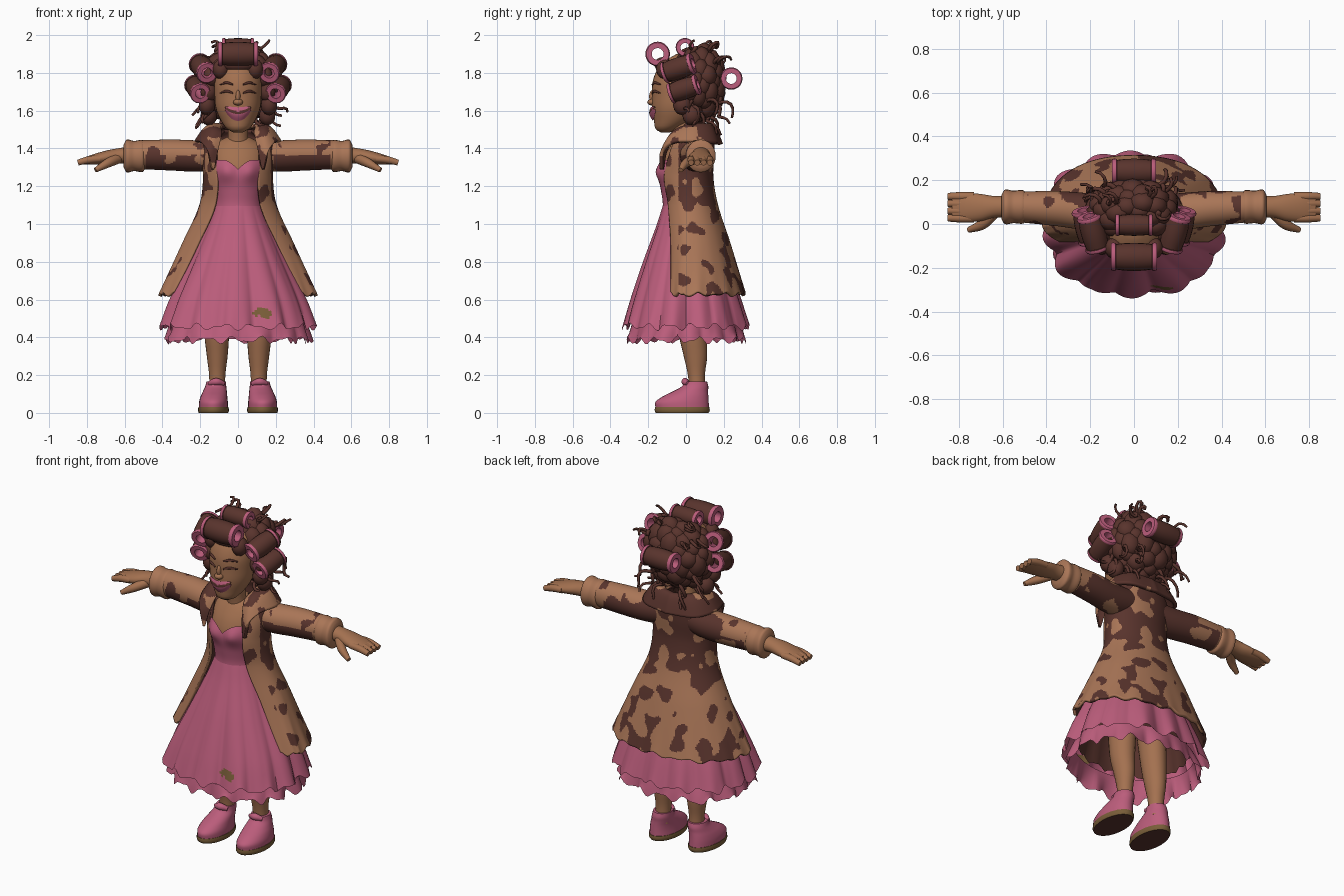
import bpy, bmesh, math, random
from math import sin, cos, pi
from mathutils import Vector, noise

random.seed(4)
if "Cube" in bpy.data.objects:
    bpy.data.objects.remove(bpy.data.objects["Cube"])

def material(name, rgb):
    m = bpy.data.materials.new(name)
    m.use_nodes = True
    m.diffuse_color = (*rgb, 1)
    m.node_tree.nodes["Principled BSDF"].inputs["Base Color"].default_value = (*rgb, 1)
    return m

PINK = material("rose pink", (0.50, 0.11, 0.20))
TAN = material("warm tan", (0.40, 0.18, 0.095))
SKIN = material("skin brown", (0.37, 0.165, 0.08))
BROWN = material("dark brown", (0.10, 0.034, 0.026))
OLIVE = material("olive brown", (0.19, 0.11, 0.04))

def track(keys, t):
    """Smooth interpolation through keys (t, a, b, ...) sorted by t."""
    t = min(max(t, keys[0][0]), keys[-1][0])
    last = len(keys) - 1
    i = max(j for j in range(last) if keys[j][0] <= t)
    p, a, b, q = [Vector(keys[min(max(j, 0), last)]) for j in range(i - 1, i + 3)]
    h = b[0] - a[0]
    s = (t - a[0]) / h
    ma, mb = (b - p) * (h / (b[0] - p[0])), (q - a) * (h / (q[0] - a[0]))
    ease = s * s * (3 - 2 * s)
    return (a.lerp(b, ease) + ma * s * (1 - s) ** 2 - mb * s * s * (1 - s))[1:]

def finish(name, bm, mats, rule=None):
    if rule:
        for f in bm.faces:
            f.material_index = int(rule(f.calc_center_median(), f.normal))
    me = bpy.data.meshes.new(name)
    bm.to_mesh(me)
    bm.free()
    for m in mats:
        me.materials.append(m)
    me.shade_smooth()
    me.set_sharp_from_angle(angle=math.radians(50))
    ob = bpy.data.objects.new(name, me)
    bpy.context.collection.objects.link(ob)
    return ob

def surface(name, fn, nu, nv, mats, rule=None, closed=True, cap=False, solid=0):
    """Grid surface from fn(u, v); v runs top to bottom."""
    bm = bmesh.new()
    cols = nu if closed else nu + 1
    rows = [[bm.verts.new(fn(i / nu, j / nv)) for i in range(cols)] for j in range(nv + 1)]
    for r, s in zip(rows, rows[1:]):
        for i in range(nu):
            k = (i + 1) % cols
            bm.faces.new((r[i], r[k], s[k], s[i]))
    if cap:
        bm.faces.new(rows[0])
        bm.faces.new(rows[-1])
        bmesh.ops.recalc_face_normals(bm, faces=bm.faces)
    bm.normal_update()
    ob = finish(name, bm, mats, rule)
    if solid:
        mod = ob.modifiers.new("thickness", "SOLIDIFY")
        mod.thickness, mod.material_offset = solid, 1

def loft(name, keys, mats, axis="z", side=1, nu=24, nv=24, rule=None):
    """Elliptical rings (position, centre a, centre b, radius a, radius b)."""
    def fn(u, v):
        t = keys[-1][0] + (keys[0][0] - keys[-1][0]) * v
        ca, cb, ra, rb = track(keys, t)
        p, q = ca + ra * sin(2 * pi * u), cb + rb * cos(2 * pi * u)
        return (side * p, q, t) if axis == "z" else (side * t, p, q)
    surface(name, fn, nu, nv, mats, rule, cap=True)

def tube(name, pts, radii, mats):
    keys = [(i, *p, r) for i, (p, r) in enumerate(zip(pts, radii))]
    def fn(u, v):
        t = v * (len(pts) - 1)
        x, y, z, r = track(keys, t)
        d = Vector(track(keys, t + 0.05)[:3]) - Vector(track(keys, t - 0.05)[:3])
        a = d.cross((0, 0, 1)).normalized()
        return Vector((x, y, z)) + r * (a * cos(2 * pi * u) + a.cross(d).normalized() * sin(2 * pi * u))
    surface(name, fn, 10, 12, mats, cap=True)

def ball(bm, centre, scale):
    for v in bmesh.ops.create_icosphere(bm, subdivisions=2, radius=1)["verts"]:
        v.co = Vector([c + s * k for c, s, k in zip(centre, scale, v.co)])

def blotch(p, size=10):
    return noise.noise(Vector(p) * size) + 0.2 * noise.noise(Vector(p) * 25)

# Torso, neck and head
TORSO = [(1.0, 0, 0, .14, .13), (1.1, 0, 0, .12, .115), (1.18, 0, -.01, .125, .115), (1.27, 0, -.03, .14, .11),
         (1.35, 0, -.01, .145, .11), (1.42, 0, .02, .13, .10), (1.46, 0, .01, .06, .06)]
HEAD = [(1.485, 0, -.11, .025, .025), (1.5, 0, -.105, .055, .055), (1.55, 0, -.07, .092, .10),
        (1.61, 0, -.055, .117, .125), (1.67, 0, -.05, .124, .13), (1.76, 0, -.04, .125, .135),
        (1.85, 0, -.02, .10, .11), (1.9, 0, 0, .04, .05)]
loft("torso", TORSO, [SKIN])
loft("neck", [(1.38, 0, .0, .07, .065), (1.45, 0, -.015, .055, .055), (1.56, 0, -.03, .055, .06)], [SKIN])
loft("head", HEAD, [SKIN], nu=32)

def face_y(x, z):
    _, cy, rx, ry = track(HEAD, z)
    return cy - ry * math.sqrt(max(0, 1 - (x / rx) ** 2))

bm = bmesh.new()
ball(bm, (0, -.18, 1.645), (.027, .026, .018))
ball(bm, (0, -.178, 1.675), (.013, .018, .035))
ball(bm, (0, -.135, 1.515), (.04, .03, .025))
finish("nose_and_chin", bm, [SKIN])

def lips(u, v):
    x = .07 - .14 * u
    z = 1.582 + .03 * (x / .07) ** 2 + .036 * max(0, 1 - (x / .071) ** 2) ** .5 * (1 - 2 * v)
    return x, face_y(x, z) - .006 - .012 * sin(pi * v), z

surface("mouth", lips, 20, 12, [PINK, BROWN], lambda c, n: abs(c.z - 1.59 - 6 * c.x ** 2) < .007, closed=False)
for s, side in ((1, "left"), (-1, "right")):
    for part, base, r in (("eyelash", 1.693, .007), ("eyebrow", 1.738, .007)):
        arc = [(s * x, face_y(x, base + h) - .002, base + h) for x, h in ((.027, 0), (.06, .01), (.095, 0))]
        tube(f"{side}_{part}", arc, (r * .6, r, r * .5), [BROWN])

# Dress: fitted bodice, pleated skirt, ruffle and petticoat
def bodice(u, v):
    a = 2 * pi * u
    x = .14 * sin(a)
    top = 1.29 + .05 * sin(min(abs(x) / .075, 1) * pi / 2)
    z = top + (1.05 - top) * v
    _, cy, rx, ry = track(TORSO, z)
    bust = .022 * math.exp(-((abs(x) - .06) / .04) ** 2 - ((z - 1.28) / .05) ** 2) if cos(a) < 0 else 0
    return (rx + .008) * sin(a), cy + (ry + .008) * cos(a) - bust, z

def flare(keys, fold, jag, phase=0):
    def fn(u, v):
        a = 2 * pi * u
        z = keys[-1][0] + (keys[0][0] - keys[-1][0]) * v
        rx, ry = track(keys, z)
        wave = .6 * abs(cos(7 * a + phase)) + .4 * abs(cos(4.5 * a + 1 + phase)) - .6
        k = 1 + fold * v ** .7 * wave + .05 * v * sin(2 * a) ** 2
        z += v ** 6 * jag * (cos(17 * a + phase) + .6 * cos(29 * a))
        return rx * k * sin(a), ry * k * cos(a), z
    return fn

def stain(c, n):
    return c.y < 0 and ((c.x - .13) / .05) ** 2 + ((c.z - .53) / .028) ** 2 < 1 + blotch(c, 30)

SKIRT = [(.455, .405, .325), (.6, .355, .285), (.8, .262, .222), (1.0, .168, .152), (1.1, .126, .122)]
surface("bodice", bodice, 56, 20, [PINK])
surface("skirt", flare(SKIRT, .13, .013), 180, 50, [PINK, OLIVE], rule=stain)
surface("ruffle", flare([(.385, .38, .305), (.5, .355, .28)], .14, .014, 2), 156, 6, [PINK])
surface("petticoat", flare([(.5, .31, .245), (.7, .27, .215), (1.0, .15, .13)], .05, .01), 78, 12, [BROWN])

# Open coat with blotches, dark across the shoulders and spotted below
COAT = [(.63, .42, .315, .14, 2.2, 0), (.9, .295, .215, .145, 2.35, .02), (1.1, .205, .15, .145, 2.5, .02),
        (1.25, .185, .125, .17, 2.5, .02), (1.38, .195, .12, .145, 2.5, .03),
        (1.46, .17, .12, .11, 2.4, .03), (1.5, .10, .10, .08, 2.3, .04)]

def coat(u, v):
    rx, back, front, sweep, cy = track(COAT, 1.5 - .87 * v)
    a = sweep * (2 * u - 1)
    k = 1 + .04 * v * sin(2 * a) ** 2 if cos(a) > 0 else 1
    z = 1.5 - .87 * v + v ** 8 * .006 * (cos(23 * a) + cos(14 * a))
    return rx * k * sin(a), cy + (back if cos(a) > 0 else front) * k * cos(a), z

def coat_spots(c, n):
    if c.y < -.04:
        return blotch(c) > .2
    return blotch(c, 12) > (.17 if c.z < 1.08 else .12 - 2 * min(c.z - 1.08, .2))

# Broad turned-down collar running into the lapels
COLLAR = [(0, .125, -.135, 1.29, .135, -.14, 1.29), (1, .105, -.115, 1.39, .16, -.135, 1.385),
          (2, .085, -.06, 1.48, .2, -.07, 1.435), (3, .09, .03, 1.515, .23, .05, 1.44),
          (4, .07, .095, 1.525, .165, .16, 1.43), (5, 0, .12, 1.525, 0, .195, 1.425)]

def collar(u, v):
    k = track(COLLAR, 5 - abs(10 * u - 5))
    inner, outer = Vector(k[:3]), Vector(k[3:])
    p = inner.lerp(outer, v) + Vector((0, 0, (outer - inner).length * .3 * sin(pi * v)))
    return (p.x if u > .5 else -p.x), p.y, p.z

def sleeve_spots(c, n):
    under = c.z < 1.365 or (c.y > .1 and abs(c.x) < .33)
    return abs(c.x) < .49 and blotch(c) > (-.2 if under else .2)

surface("coat", coat, 200, 120, [TAN, BROWN], coat_spots, closed=False, solid=.016)
surface("collar", collar, 140, 20, [TAN, BROWN], lambda c, n: blotch(c) > (-.3 if c.y > .06 else .12),
        closed=False, solid=.02)

# Arms, legs and shoes on each side
for s, side in ((1, "left"), (-1, "right")):
    loft(side + "_sleeve", [(.08, .05, 1.37, .08, .08), (.2, .055, 1.36, .085, .083), (.35, .07, 1.365, .08, .082),
         (.52, .078, 1.367, .07, .076)], [TAN, BROWN], "x", s, 60, 70, sleeve_spots)
    loft(side + "_cuff", [(.49, .078, 1.36, .06, .065), (.505, .078, 1.36, .076, .084), (.55, .078, 1.36, .074, .08),
         (.59, .078, 1.36, .078, .086), (.605, .078, 1.36, .055, .06)], [TAN], "x", s)
    loft(side + "_hand", [(.57, .08, 1.365, .05, .045), (.64, .078, 1.36, .05, .04), (.7, .075, 1.352, .062, .036),
         (.77, .076, 1.341, .066, .027), (.83, .077, 1.33, .062, .016)], [SKIN], "x", s)
    for i in range(4):
        y = .027 + .033 * i
        tube(f"{side}_finger_{i + 1}", [(s * .73, y, 1.345), (s * .79, y, 1.34), (s * .848, y, 1.325)],
             (.019, .02, .016), [SKIN])
    tube(side + "_thumb", [(s * .63, .06, 1.35), (s * .69, .0, 1.322), (s * .755, -.028, 1.285)],
         (.028, .024, .013), [SKIN])
    loft(side + "_leg", [(.1, .11, .06, .042, .042), (.2, .11, .055, .043, .045), (.3, .11, .05, .055, .062),
         (.42, .112, .035, .066, .074), (.7, .1, .02, .08, .09)], [SKIN], side=s)
    loft(side + "_sole", [(0, .13, -.02, .078, .14), (.012, .13, -.02, .082, .146), (.03, .13, -.02, .08, .144)],
         [OLIVE, BROWN], side=s, nv=4, rule=lambda c, n: n.z < -.9)
    loft(side + "_shoe", [(.025, .13, -.02, .078, .142), (.06, .13, -.02, .076, .14), (.09, .127, .0, .07, .118),
         (.115, .122, .025, .063, .092), (.14, .118, .048, .056, .07), (.165, .115, .052, .052, .06)], [PINK], side=s)
    tube(side + "_shoe_tongue", [(s * .075, .01, .155), (s * .115, -.005, .165), (s * .155, .01, .155)],
         (.012, .02, .012), [PINK])

# Hair: lumpy mass of large curls around the back and sides of the head
bm = bmesh.new()
ball(bm, (0, .06, 1.75), (.175, .135, .165))
for i in range(80):
    h = 1 - (2 * i + 1) / 80
    w, a = math.sqrt(1 - h * h), i * 2.39996
    c = Vector((.158 * w * cos(a), .06 + .108 * w * sin(a), 1.745 + .15 * h))
    if c.y > 0 or c.z > 1.81 or abs(c.x) > .12:
        r = random.uniform(.05, .066)
        ball(bm, c, (r, r * .85, r * random.uniform(.9, 1.3)))
for x, y, z in ((.14, -.04, 1.78), (.155, -.03, 1.7), (.165, -.02, 1.63), (.09, -.11, 1.82), (.155, .03, 1.575)):
    for s in (-1, 1):
        ball(bm, (s * x, y, z), (.045, .05, .055))
ball(bm, (0, -.12, 1.845), (.10, .05, .04))
finish("hair", bm, [BROWN])

# Hollow curlers with a wrapped lock between two end rings
def curler(name, centre, direction, length, r):
    d = Vector(direction).normalized()
    a = d.cross((0, 0, 1)).normalized()
    half = [(.5, -.5), (.95, -.5), (1.04, -.46), (1, -.4), (.92, -.39), (1, -.2)]
    profile = half + [(1.02, 0)] + [(q, -t) for q, t in reversed(half)] + half[:1]
    last = len(profile) - 1
    def fn(u, v):
        q, t = profile[round(v * last)]
        return Vector(centre) + d * t * length + q * r * (a * cos(2 * pi * u) + a.cross(d) * sin(2 * pi * u))
    def wrapped(c, n):
        off = c - Vector(centre)
        return abs(off.dot(d)) < .397 * length and off.cross(d).length > .75 * r
    surface(name, fn, 20, last, [PINK, BROWN], wrapped)

curler("fringe_curler", (0, -.15, 1.9), (1, 0, 0), .21, .063)
curler("crown_curler", (0, -.005, 1.935), (1, 0, 0), .17, .048)
curler("back_curler", (0, .24, 1.77), (1, 0, 0), .2, .057)
for s, side in ((1, "left"), (-1, "right")):
    curler(side + "_upper_curler", (s * .185, -.04, 1.825), (s * .25, .9, .3), .17, .056)
    curler(side + "_lower_curler", (s * .215, -.01, 1.715), (s * .2, .9, .3), .16, .054)

# Loose corkscrew strands, mostly at the sides, nape and crown
curve = bpy.data.curves.new("loose_strands", "CURVE")
curve.dimensions, curve.bevel_depth, curve.bevel_resolution = "3D", .011, 1
curve.materials.append(BROWN)
for i in range(26):
    h, a = (-.85, -.65, -.45, .55, .85)[i % 5], random.uniform(-.5, 1.0)
    w = math.sqrt(1 - h * h)
    out = Vector(((-1) ** i * w * cos(a), w * sin(a), h))
    spline = curve.splines.new("POLY")
    spline.points.add(9)
    for k, pt in enumerate(spline.points):
        t = k / 9
        twist = t * 8 + i
        p = Vector((0, .05, 1.75)) + out * (.17 + .12 * t) + .016 * Vector((cos(twist), sin(twist), sin(twist + 1)))
        pt.co = (p.x, p.y, min(p.z - .04 * t * t, 1.99), 1)
        pt.radius = 1.1 - .5 * t
bpy.context.collection.objects.link(bpy.data.objects.new("loose_strands", curve))
